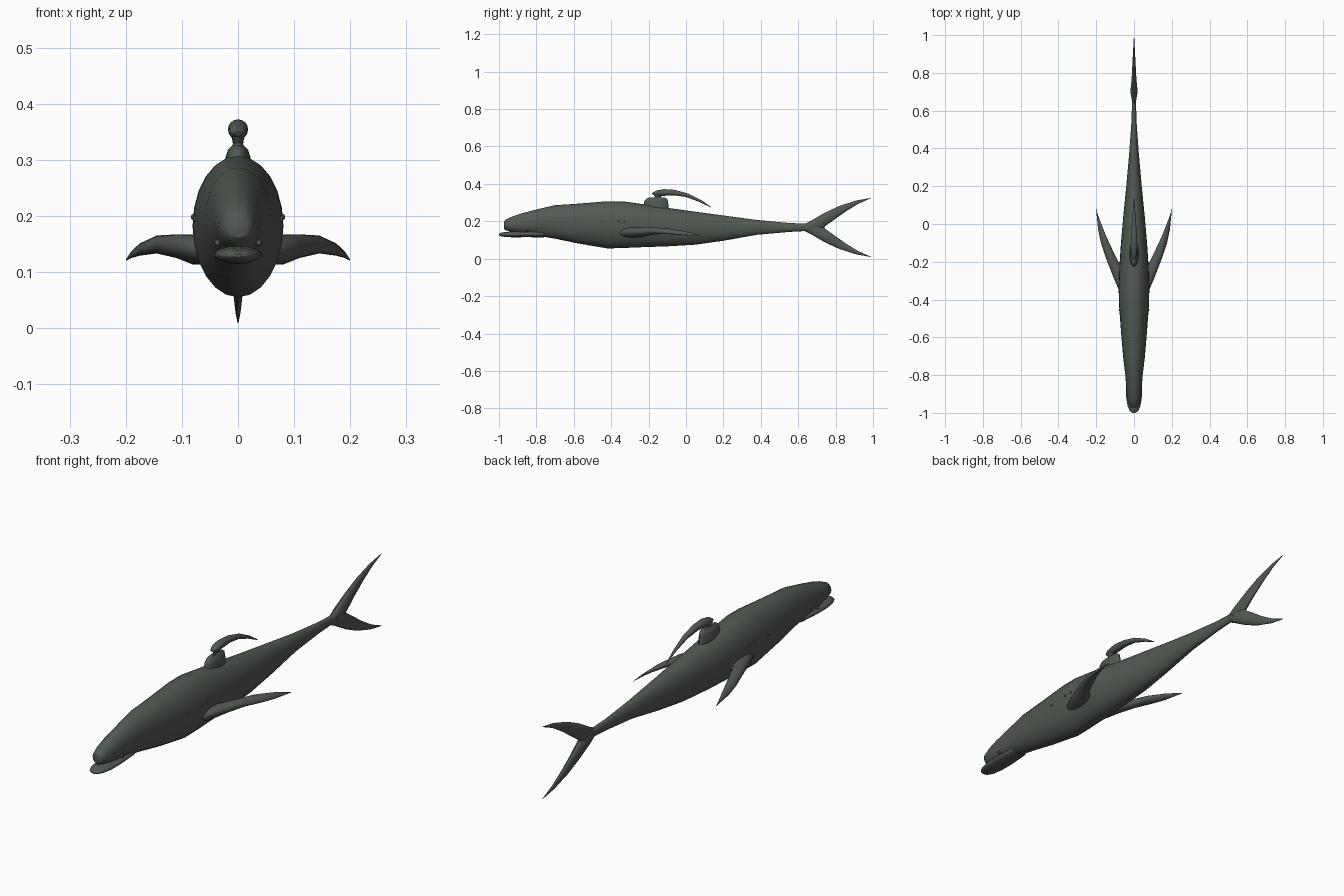
import bpy, bmesh, math
from mathutils import Vector

cube = bpy.data.objects.get("Cube")
if cube:
    bpy.data.objects.remove(cube, do_unlink=True)

skin = bpy.data.materials.new("dark grey green")
skin.use_nodes = True
colour = (0.085, 0.1, 0.085, 1)
skin.diffuse_color = colour
bsdf = skin.node_tree.nodes["Principled BSDF"]
bsdf.inputs["Base Color"].default_value = colour
bsdf.inputs["Roughness"].default_value = 0.7

X, Y, Z = Vector((1, 0, 0)), Vector((0, 1, 0)), Vector((0, 0, 1))


def loft(name, rings, sides=24, angle=40):
    """Skin elliptical rings given as (centre, half axis u, half axis v)."""
    bm = bmesh.new()
    loops = []
    for centre, u, v in rings:
        turns = [math.tau * i / sides for i in range(sides)]
        loops.append([bm.verts.new(centre + u * math.cos(t) + v * math.sin(t)) for t in turns])
    for a, b in zip(loops, loops[1:]):
        for i in range(sides):
            j = (i + 1) % sides
            bm.faces.new((a[i], a[j], b[j], b[i]))
    bm.faces.new(loops[0])
    bm.faces.new(loops[-1])
    bmesh.ops.recalc_face_normals(bm, faces=bm.faces)
    mesh = bpy.data.meshes.new(name)
    bm.to_mesh(mesh)
    bm.free()
    mesh.materials.append(skin)
    obj = bpy.data.objects.new(name, mesh)
    bpy.context.collection.objects.link(obj)
    bpy.ops.object.select_all(action="DESELECT")
    obj.select_set(True)
    bpy.context.view_layer.objects.active = obj
    bpy.ops.object.shade_smooth_by_angle(angle=math.radians(angle))
    return obj


def trunk(name, stations):
    """Loft along y from (y, bottom, top, half width)."""
    return loft(name, [(Y * y + Z * (low + top) / 2, X * w, Z * (top - low) / 2)
                       for y, low, top, w in stations])


def fin(name, stations, thick_axis):
    """Loft a blade from (leading point, trailing point, half thickness)."""
    rings = []
    for lead, trail, t in stations:
        lead, trail = Vector(lead), Vector(trail)
        rings.append(((lead + trail) / 2, (lead - trail) / 2, thick_axis * t))
    return loft(name, rings, 16)


# Body with blunt upper snout
trunk("body", [
    (-.972, .16, .198, .016), (-.965, .152, .208, .025), (-.93, .143, .225, .034),
    (-.88, .132, .242, .04), (-.8, .124, .263, .046), (-.7, .107, .286, .058),
    (-.58, .082, .294, .068), (-.42, .055, .307, .08), (-.34, .057, .307, .081),
    (-.22, .062, .29, .077), (-.1, .066, .272, .069), (.05, .075, .251, .056),
    (.2, .096, .231, .041), (.38, .128, .207, .025), (.55, .143, .191, .013),
    (.64, .148, .187, .011), (.7, .155, .182, .01)])

# Protruding lower jaw
trunk("lower_jaw", [
    (-1, .126, .132, .008), (-.99, .12, .139, .022), (-.965, .116, .143, .034),
    (-.92, .114, .146, .041), (-.86, .115, .147, .043), (-.76, .114, .15, .035)])

# Pectoral flippers, swept back and drooping
for side, sx in (("left", 1), ("right", -1)):
    plan = [(.04, -.38, -.2, .14, .027), (.08, -.35, -.205, .14, .027),
            (.11, -.28, -.145, .146, .021), (.145, -.19, -.07, .149, .016),
            (.175, -.1, .005, .14, .011), (.19, -.03, .045, .131, .006),
            (.2, .07, .08, .121, .001)]
    fin(side + "_flipper", [((sx * x, lead, z), (sx * x, trail, z), t)
                            for x, lead, trail, z, t in plan], Z)
    # Small eye and gill spots
    for name, x, y, z in (("eye", .039, -.85, .152), ("front_gill", .077, -.455, .195),
                          ("mid_gill", .08, -.36, .198), ("rear_gill", .08, -.325, .198)):
        loft(side + "_" + name, [(X * sx * (x + d) + Y * y + Z * z, Y * r, Z * r)
                                 for d, r in ((-.006, .006), (.002, .005), (.004, .002))], 10)

# Dorsal mount, neck and swept blade
loft("dorsal_base", [(Y * y + Z * z, X * w, Y * d) for y, z, w, d in (
    (-.16, .27, .024, .068), (-.16, .305, .022, .064),
    (-.157, .318, .018, .058), (-.155, .326, .01, .045))])
loft("dorsal_neck", [(Y * -.15 + Z * z, X * w, Y * w * 2) for z, w in (
    (.32, .013), (.33, .008), (.345, .013))])
fin("dorsal_blade", [
    ((0, -.182, .35), (0, -.178, .342), .007), ((0, -.16, .364), (0, -.158, .335), .016),
    ((0, -.12, .372), (0, -.12, .336), .018), ((0, -.06, .368), (0, -.065, .339), .015),
    ((0, .01, .349), (0, 0, .33), .011), ((0, .08, .314), (0, .07, .304), .006),
    ((0, .135, .276), (0, .133, .274), .001)], X)

# Vertical crescent tail: upper and lower lobes
for name, s in (("upper_tail_lobe", 1), ("lower_tail_lobe", -1)):
    lobe = [(.62, .012, .73, -.012, .012), (.665, .034, .745, .008, .019),
            (.74, .078, .79, .04, .013), (.82, .115, .855, .086, .009),
            (.91, .144, .92, .126, .005), (.988, .158, .988, .156, .001)]
    fin(name, [((0, y, .167 + s * z), (0, yt, .167 + s * zt), t)
               for y, z, yt, zt, t in lobe], X)
